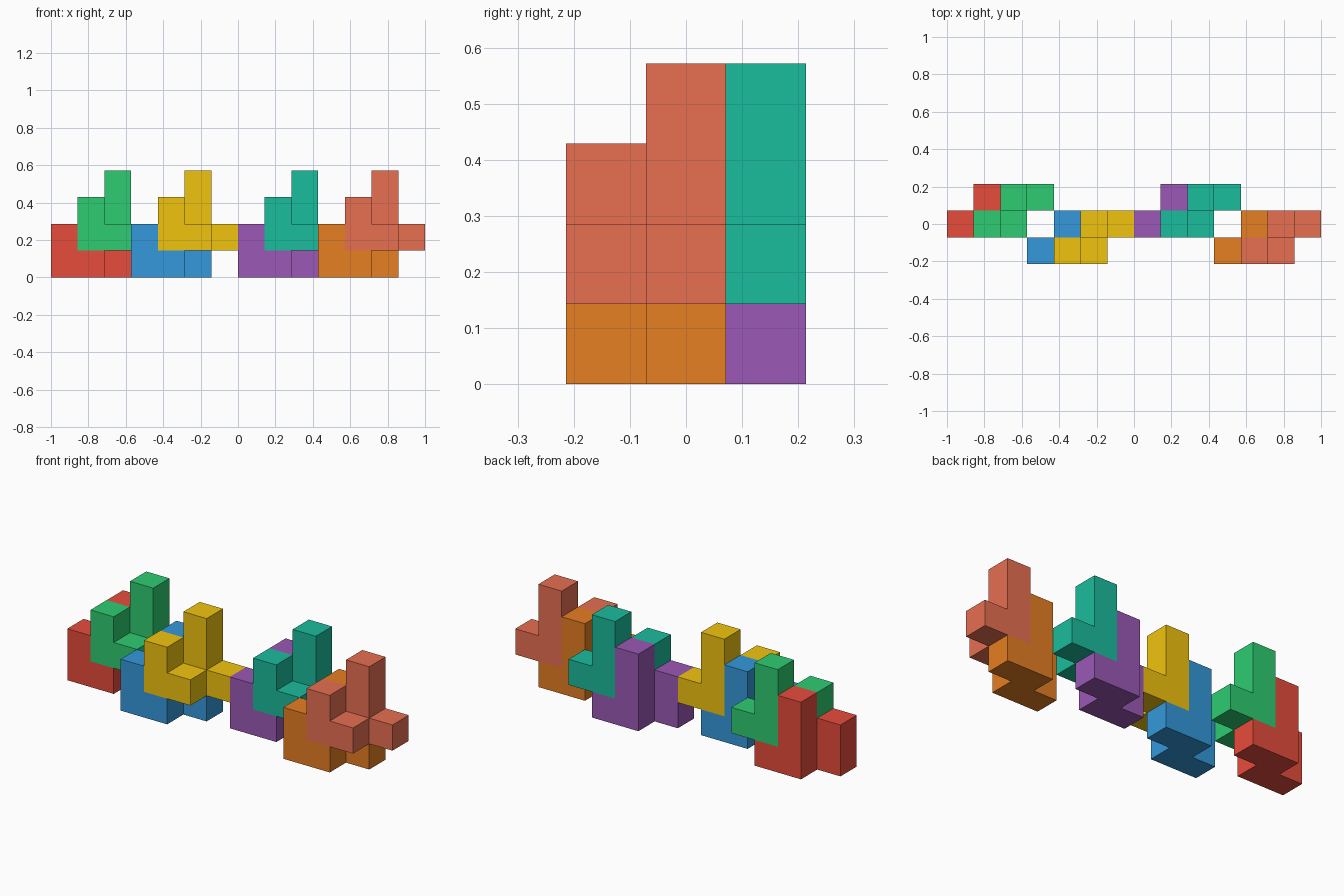
import bpy, bmesh
from math import radians
from mathutils import Vector

if "Cube" in bpy.data.objects:
    bpy.data.objects.remove(bpy.data.objects["Cube"])

U = 1 / 7  # edge of one cube cell

# One seven-cell block: a zigzag base with a short and a tall upright
CELLS = {(0, 0, 0), (1, 0, 0), (1, 1, 0), (2, 1, 0),
         (0, 0, 1), (1, 1, 1), (1, 1, 2)}


def linear(hex_code):
    rgb = [int(hex_code[i:i + 2], 16) / 255 for i in (0, 2, 4)]
    return [c / 12.92 if c <= 0.04045 else ((c + 0.055) / 1.055) ** 2.4
            for c in rgb] + [1]


def block_mesh(name):
    """Outer skin of the cell set, flat faces merged."""
    bm = bmesh.new()
    for cell in CELLS:
        centre = Vector(cell) + Vector((0.5, 0.5, 0.5))
        for axis in range(3):
            for sign in (-1, 1):
                n = Vector((0, 0, 0))
                n[axis] = sign
                if tuple(int(c + d) for c, d in zip(cell, n)) in CELLS:
                    continue
                a = Vector((0, 0, 0))
                a[(axis + 1) % 3] = 0.5
                b = n.cross(a)
                mid = centre + n * 0.5
                bm.faces.new([bm.verts.new((mid + s * a + t * b) * U)
                              for s, t in ((-1, -1), (1, -1), (1, 1), (-1, 1))])
    bmesh.ops.remove_doubles(bm, verts=bm.verts, dist=1e-4)
    bmesh.ops.dissolve_limit(bm, angle_limit=radians(1),
                             verts=bm.verts, edges=bm.edges)
    mesh = bpy.data.meshes.new(name)
    bm.to_mesh(mesh)
    bm.free()
    return mesh


def add_block(name, offset, colour):
    mesh = block_mesh(name)
    mat = bpy.data.materials.new(name + "_colour")
    mat.diffuse_color = linear(colour)
    mat.use_nodes = True
    mat.node_tree.nodes["Principled BSDF"].inputs["Base Color"].default_value = mat.diffuse_color
    mesh.materials.append(mat)
    obj = bpy.data.objects.new(name, mesh)
    x, y, z = offset
    obj.location = ((x - 7) * U, (y - 0.5) * U, z * U)
    bpy.context.collection.objects.link(obj)


# Four interlocking pairs: the upper block is the lower one shifted right and up
PAIRS = [(0, 0, "red", "e74c3c", "green", "2ecc71"),
         (3, -1, "blue", "3498db", "yellow", "f1c40f"),
         (7, 0, "purple", "9b59b6", "teal", "1abc9c"),
         (10, -1, "orange", "e67e22", "coral", "e76f51")]
for x, y, low, low_hex, high, high_hex in PAIRS:
    add_block(low + "_lower_block", (x, y, 0), low_hex)
    add_block(high + "_upper_block", (x + 1, y, 1), high_hex)
